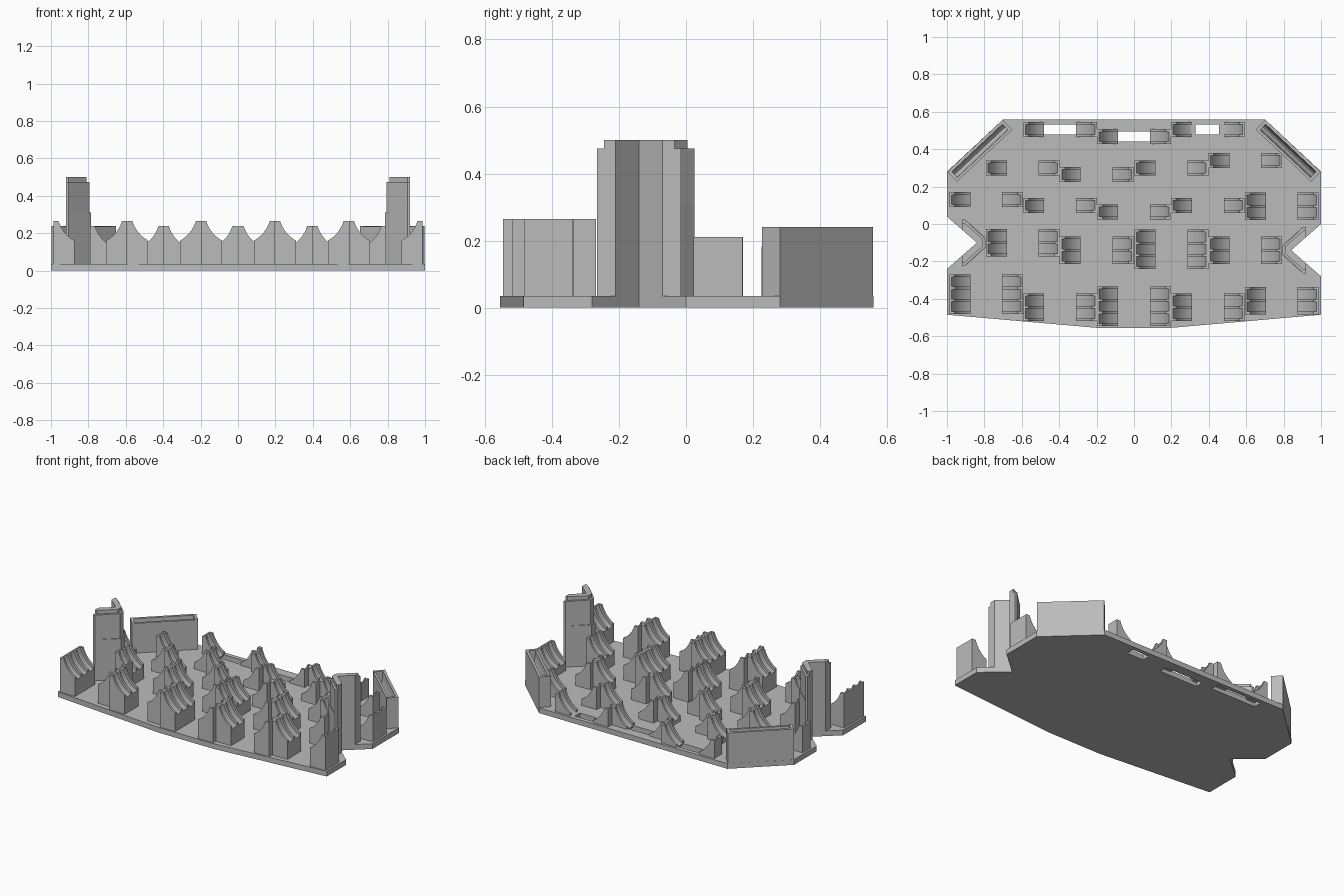
import bpy, bmesh, math
from mathutils import Vector, Matrix

if "Cube" in bpy.data.objects:
    bpy.data.objects.remove(bpy.data.objects["Cube"], do_unlink=True)

grey = bpy.data.materials.new("light_grey")
grey.use_nodes = True
colour = (0.5, 0.5, 0.5, 1)
grey.diffuse_color = colour
grey.node_tree.nodes["Principled BSDF"].inputs["Base Color"].default_value = colour


def prism(bm, points, offset):
    """Extrude a closed 3D outline along an offset."""
    face = bm.faces.new([bm.verts.new(p) for p in points])
    moved = bmesh.ops.extrude_face_region(bm, geom=[face])["geom"]
    verts = [v for v in moved if isinstance(v, bmesh.types.BMVert)]
    bmesh.ops.translate(bm, verts=verts, vec=offset)


def finish(bm, name):
    bmesh.ops.recalc_face_normals(bm, faces=bm.faces)
    mesh = bpy.data.meshes.new(name)
    bm.to_mesh(mesh)
    bm.free()
    obj = bpy.data.objects.new(name, mesh)
    bpy.context.collection.objects.link(obj)
    mesh.materials.append(grey)
    return obj


def flat(bm, outline, z0, z1):
    prism(bm, [(x, y, z0) for x, y in outline], (0, 0, z1 - z0))


# Base plate with side notches
BASE = 0.035
bm = bmesh.new()
flat(bm, [(-1, -.485), (-.2, -.555), (.2, -.555), (1, -.485), (1, -.28),
          (.84, -.14), (1, 0), (1, .28), (.7, .56), (-.7, .56), (-1, .28),
          (-1, .04), (-.84, -.1), (-1, -.24)], 0, BASE)
base = finish(bm, "base_plate")

# Slots cut through the base under the rear cradles
bm = bmesh.new()
for x0, x1, y in [(-.545, -.21, .505), (-.12, .165, .467), (.33, .455, .505)]:
    flat(bm, [(x0, y - .027), (x1, y - .027), (x1, y + .027), (x0, y + .027)], -.1, .1)
cutter = finish(bm, "slot_cutter")
cutter.hide_render = True
cutter.hide_set(True)
cut = base.modifiers.new("slots", "BOOLEAN")
cut.object = cutter
cut.solver = "EXACT"

# Cradles: paired posts with a concave arc, stepped into ribs and grooves
PITCH, RIB, INNER, OUTER = .066, .014, .085, .197


def post_profile(radius, top, zc):
    hi = math.asin((top - zc) / radius)
    lo = -math.acos(INNER / radius)
    arc = [(radius * math.cos(a), zc + radius * math.sin(a))
           for a in [hi + (lo - hi) * i / 10 for i in range(11)]]
    return [(INNER, BASE - .01), (OUTER, BASE - .01), (OUTER, top)] + arc


def cradle(name, cx, cy, count, top):
    zc = top + .051
    bm = bmesh.new()
    start = cy - (count * PITCH + RIB) / 2
    for side in (-1, 1):
        def slab(radius, y, depth):
            pts = [(cx + side * x, y, z) for x, z in post_profile(radius, top, zc)]
            prism(bm, pts, (0, depth, 0))
        for i in range(count + 1):
            slab(.177, start + i * PITCH, RIB)
        for i in range(count):
            slab(.193, start + i * PITCH + RIB, PITCH - RIB)
    finish(bm, name)


# Each row: top height, then (x, y, number of grooves)
rows = {
    "front": (.265, [(-.79, -.375, 3), (-.395, -.445, 2), (0, -.44, 3), (.395, -.445, 2), (.79, -.41, 2)]),
    "second": (.238, [(-.595, -.1, 2), (-.2, -.14, 2), (.2, -.135, 3), (.595, -.14, 2)]),
    "middle": (.211, [(-.79, .13, 1), (-.395, .1, 1), (0, .065, 1), (.395, .1, 1), (.79, .095, 2)]),
    "fourth": (.182, [(-.595, .3, 1), (-.2, .265, 1), (.2, .3, 1), (.595, .34, 1)]),
    "rear": (.155, [(-.395, .505, 1), (0, .467, 1), (.395, .505, 1)]),
}
for row, (top, cells) in rows.items():
    for i, (x, y, count) in enumerate(cells):
        cradle(f"{row}_cradle_{i + 1}", x, y, count, top)


# V-shaped pillars wrapped around the notches
def pillar(name, side, cy):
    bm = bmesh.new()
    for inner, end, z0, z1 in [(.785, .125, BASE - .01, .31), (.795, .125, .31, .475),
                               (.81, .105, .475, .5)]:
        arm = [(.84, 0), (.92, .07), (.92, end), (.905, end), (inner, .02)]
        outline = arm + [(x, -y) for x, y in reversed(arm[1:])]
        flat(bm, [(side * x, cy + y) for x, y in outline], z0, z1)
    finish(bm, name)


pillar("right_pillar", -1, -.1)
pillar("left_pillar", 1, -.14)


# Diagonal rear corner walls with a scooped trough along the top
def corner_wall(name, side):
    bm = bmesh.new()
    a, b = Vector((.998, .28, 0)), Vector((.702, .558, 0))
    along = (b - a).normalized()
    inward = Vector((-along.y, along.x, 0))
    length = (b - a).length
    scoop = [(.017 + .042 * (1 - math.cos(math.pi * i / 8)) / 2,
              .235 - .09 * math.sin(math.pi * i / 8)) for i in range(9)]
    body = [(0, BASE - .01), (0, .24), (.017, .24)] + scoop + [(.074, .235), (.074, BASE - .01)]
    cap = [(0, BASE - .01), (0, .24), (.074, .24), (.074, BASE - .01)]
    for profile, s, e in [(cap, 0, .018), (body, .018, length - .018), (cap, length - .018, length)]:
        prism(bm, [a + along * s + inward * d + Vector((0, 0, z)) for d, z in profile],
              along * (e - s))
    bmesh.ops.transform(bm, matrix=Matrix.Diagonal((side, 1, 1, 1)), verts=bm.verts)
    finish(bm, name)


corner_wall("left_rear_wall", 1)
corner_wall("right_rear_wall", -1)
